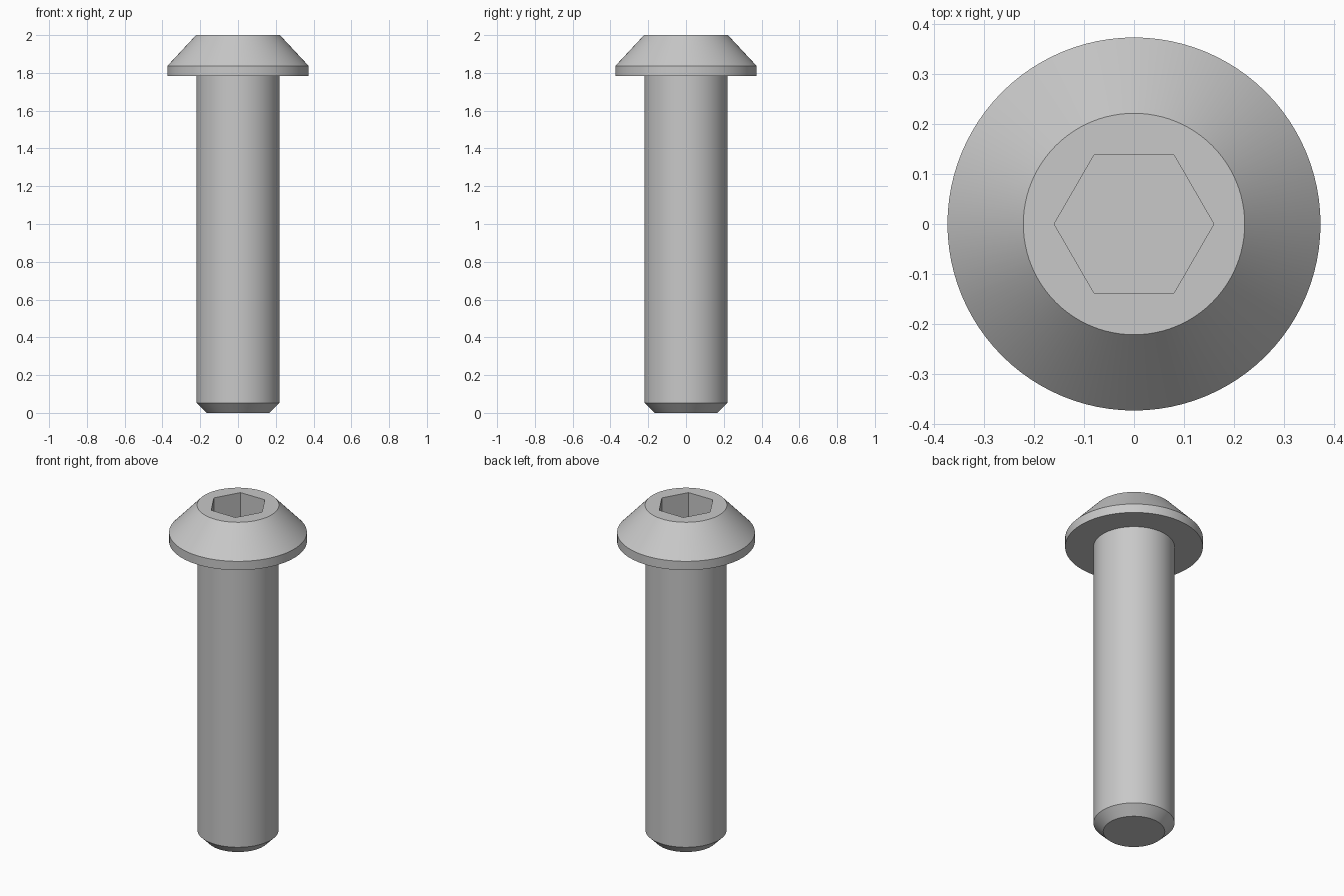
import bpy
import bmesh
from math import cos, sin, tau

cube = bpy.data.objects.get("Cube")
if cube:
    bpy.data.objects.remove(cube, do_unlink=True)

SEGMENTS = 96
HEX_RADIUS = 0.16
SOCKET_DEPTH = 0.16
TOP = 2.0

# Steel material
steel = bpy.data.materials.new("plain_steel_grey")
steel.use_nodes = True
color = (0.58, 0.58, 0.58, 1)
steel.diffuse_color = color
steel.node_tree.nodes["Principled BSDF"].inputs["Base Color"].default_value = color

bm = bmesh.new()


def ring(radius, z, sides):
    return [bm.verts.new((radius * cos(tau * i / sides), radius * sin(tau * i / sides), z))
            for i in range(sides)]


def skin(lower, upper):
    n = len(lower)
    for i in range(n):
        j = (i + 1) % n
        bm.faces.new((lower[i], lower[j], upper[j], upper[i]))


def loop_edges(loop):
    return [bm.edges.get((loop[i - 1], loop[i])) for i in range(len(loop))]


# Outer surface: chamfered tip, shank, head underside, rim, sloped head
profile = [(0.167, 0), (0.22, 0.053), (0.22, 1.784),
           (0.374, 1.784), (0.374, 1.837), (0.222, TOP)]
rings = [ring(r, z, SEGMENTS) for r, z in profile]
for lower, upper in zip(rings, rings[1:]):
    skin(lower, upper)
bm.faces.new(rings[0][::-1])

# Hexagonal drive socket
socket_floor = ring(HEX_RADIUS, TOP - SOCKET_DEPTH, 6)
socket_rim = ring(HEX_RADIUS, TOP, 6)
skin(socket_rim, socket_floor)
bm.faces.new(socket_floor)

# Flat top face around the socket
bmesh.ops.triangle_fill(bm, use_beauty=True, normal=(0, 0, 1),
                        edges=loop_edges(rings[-1]) + loop_edges(socket_rim))
bmesh.ops.recalc_face_normals(bm, faces=bm.faces)

mesh = bpy.data.meshes.new("button_head_bolt")
bm.to_mesh(mesh)
bm.free()
mesh.materials.append(steel)
bolt = bpy.data.objects.new("button_head_bolt", mesh)
bpy.context.collection.objects.link(bolt)

# Smooth round sides, crisp edges
for obj in bpy.context.selected_objects:
    obj.select_set(False)
bolt.select_set(True)
bpy.context.view_layer.objects.active = bolt
bpy.ops.object.shade_smooth_by_angle(angle=0.5)
